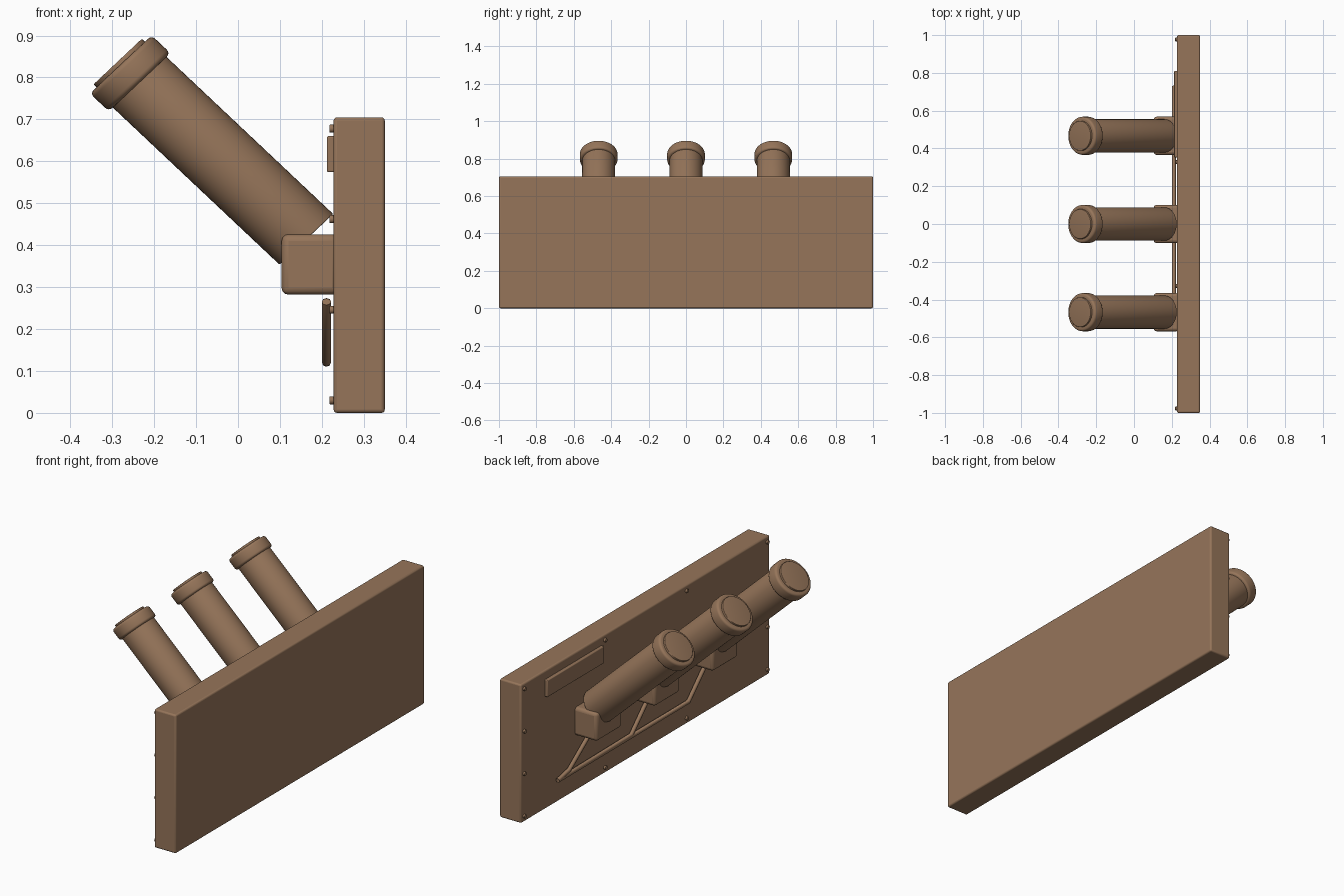
import bpy, bmesh, math
from mathutils import Matrix, Vector

if "Cube" in bpy.data.objects:
    bpy.data.objects.remove(bpy.data.objects["Cube"])

brown = bpy.data.materials.new("warm brown")
brown.diffuse_color = (0.305, 0.178, 0.102, 1)
brown.use_nodes = True
brown.node_tree.nodes["Principled BSDF"].inputs["Base Color"].default_value = brown.diffuse_color


def finish(name, bm, bevel=0.0, segments=3):
    bmesh.ops.recalc_face_normals(bm, faces=bm.faces)
    mesh = bpy.data.meshes.new(name)
    bm.to_mesh(mesh)
    bm.free()
    ob = bpy.data.objects.new(name, mesh)
    bpy.context.collection.objects.link(ob)
    mesh.materials.append(brown)
    if bevel:
        mod = ob.modifiers.new("rounded edges", 'BEVEL')
        mod.width, mod.segments, mod.limit_method = bevel, segments, 'ANGLE'
    bpy.ops.object.select_all(action='DESELECT')
    ob.select_set(True)
    bpy.context.view_layer.objects.active = ob
    bpy.ops.object.shade_smooth_by_angle(angle=math.radians(35))
    return ob


def box(name, x0, x1, y0, y1, z0, z1, bevel):
    bm = bmesh.new()
    size = Matrix.Diagonal((x1 - x0, y1 - y0, z1 - z0, 1))
    place = Matrix.Translation(((x0 + x1) / 2, (y0 + y1) / 2, (z0 + z1) / 2))
    bmesh.ops.create_cube(bm, size=1, matrix=place @ size)
    return finish(name, bm, bevel)


def lathe(name, profile, matrix, sides=48):
    # Revolve (radius, height) rings and cap both ends
    bm = bmesh.new()
    rings = [[bm.verts.new(matrix @ Vector((r * math.cos(2 * math.pi * i / sides),
                                            r * math.sin(2 * math.pi * i / sides), h)))
              for i in range(sides)] for r, h in profile]
    for a, b in zip(rings, rings[1:]):
        for i in range(sides):
            j = (i + 1) % sides
            bm.faces.new((a[i], a[j], b[j], b[i]))
    bm.faces.new(rings[0][::-1])
    bm.faces.new(rings[-1])
    return finish(name, bm)


def rounded(r, h0, h1, b, steps=4):
    # Cylinder profile with rounded rims
    arc = [math.pi / 2 * i / steps for i in range(steps + 1)]
    return ([(r - b + b * math.sin(t), h0 + b - b * math.cos(t)) for t in arc] +
            [(r - b + b * math.cos(t), h1 - b + b * math.sin(t)) for t in arc])


def cable(name, points, radius=0.011):
    curve = bpy.data.curves.new(name, 'CURVE')
    curve.dimensions = '3D'
    curve.bevel_depth, curve.bevel_resolution = radius, 2
    curve.use_fill_caps = True
    spline = curve.splines.new('POLY')
    spline.points.add(len(points) - 1)
    for p, (y, z) in zip(spline.points, points):
        p.co = (0.211, y, z, 1)
    curve.materials.append(brown)
    bpy.context.collection.objects.link(bpy.data.objects.new(name, curve))


# Back panel and name plate
box("panel", 0.228, 0.35, -1, 1, 0, 0.705, 0.008)
box("label_plate", 0.212, 0.232, 0.352, 0.81, 0.574, 0.66, 0.004)

# Slanted tubes on brackets, each with a collar and a lid
across, along = (0.728, 0, 0.686), (-0.728, 0, 0.686)
for n, y in enumerate((-0.467, 0, 0.467), 1):
    box(f"bracket_{n}", 0.104, 0.24, y - 0.101, y + 0.101, 0.282, 0.426, 0.016)
    m = Matrix(((across[0], 0, along[0], 0.163),
                (0, 1, 0, y),
                (across[2], 0, along[2], 0.414),
                (0, 0, 0, 1)))
    lathe(f"tube_{n}", rounded(0.088, 0, 0.59, 0.003), m)
    lathe(f"collar_{n}", rounded(0.101, 0.546, 0.608, 0.012), m)
    lathe(f"lid_{n}", rounded(0.079, 0.59, 0.618, 0.003), m)

# Bolts around the panel edge
bolts = [(s * 0.977, z) for s in (-1, 1) for z in (0.03, 0.246, 0.462, 0.678)]
bolts += [(s * 0.328, z) for s in (-1, 1) for z in (0.03, 0.678)]
for n, (y, z) in enumerate(bolts, 1):
    m = Matrix.Translation((0.232, y, z)) @ Matrix.Rotation(-math.pi / 2, 4, 'Y')
    lathe(f"bolt_{n}", rounded(0.0095, 0, 0.014, 0.002, 2), m, 12)

# Cables running from one corner up to each bracket
cable("cable_near", [(0.73, 0.121), (0.64, 0.14), (0.467, 0.265)])
cable("cable_middle", [(0.73, 0.121), (0.14, 0.127), (0, 0.265)])
cable("cable_far", [(0.73, 0.121), (-0.32, 0.121), (-0.467, 0.265)])
